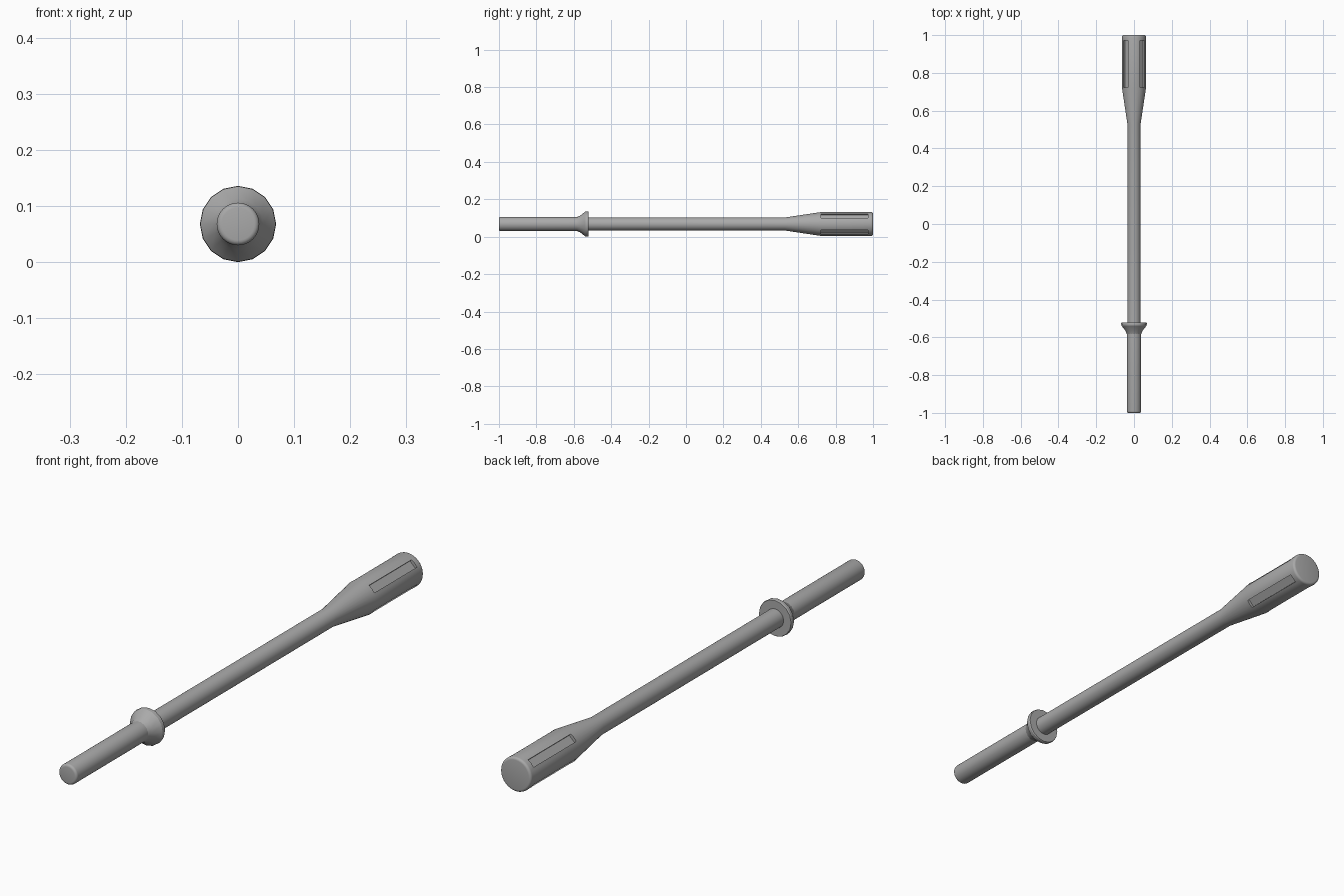
import bpy, bmesh, math
from mathutils import Matrix, Vector

if "Cube" in bpy.data.objects:
    bpy.data.objects.remove(bpy.data.objects["Cube"], do_unlink=True)

AXIS_Z = 0.068
HEAD_R = 0.0635

steel = bpy.data.materials.new("grey_steel")
steel.use_nodes = True
GREY = (0.4, 0.4, 0.4, 1)
steel.diffuse_color = GREY
steel.node_tree.nodes["Principled BSDF"].inputs["Base Color"].default_value = GREY


def finish(bm, name):
    bmesh.ops.recalc_face_normals(bm, faces=bm.faces)
    mesh = bpy.data.meshes.new(name)
    bm.to_mesh(mesh)
    bm.free()
    mesh.materials.append(steel)
    obj = bpy.data.objects.new(name, mesh)
    bpy.context.collection.objects.link(obj)
    return obj


def smooth(obj, degrees=30):
    bpy.ops.object.select_all(action="DESELECT")
    obj.select_set(True)
    bpy.context.view_layer.objects.active = obj
    bpy.ops.object.shade_smooth_by_angle(angle=math.radians(degrees))


def lathe(name, profile, sides):
    """Turn (y, radius) points around the tool's long axis and cap both ends."""
    bm = bmesh.new()
    rings = []
    for y, r in profile:
        angles = [math.tau * i / sides for i in range(sides)]
        rings.append([bm.verts.new((r * math.cos(a), y, AXIS_Z + r * math.sin(a))) for a in angles])
    for a, b in zip(rings, rings[1:]):
        for i in range(sides):
            j = (i + 1) % sides
            bm.faces.new((a[i], a[j], b[j], b[i]))
    bm.faces.new(rings[0])
    bm.faces.new(rings[-1])
    return finish(bm, name)


def rounded_end(y, r, size, direction):
    """Profile points of a rounded rim, from the flat cap outward."""
    steps = [math.pi / 2 * k / 4 for k in range(5)]
    return [(y + direction * size * (1 - math.cos(t)), r - size + size * math.sin(t)) for t in steps]


# Shank that goes into the power tool
shank = lathe("shank", rounded_end(-1, 0.038, 0.009, 1) + [(-0.56, 0.038)], 32)
smooth(shank)

# Flared retaining collar
collar = lathe("collar", [(-0.585, 0.037), (-0.565, 0.045), (-0.538, 0.067),
                          (-0.526, 0.068), (-0.522, 0.066)], 16)
smooth(collar)

# Long shaft widening into the driving head
head_end = rounded_end(1, HEAD_R, 0.009, -1)[::-1]
shaft = lathe("shaft_and_head", [(-0.56, 0.035), (0.53, 0.035), (0.72, HEAD_R)] + head_end, 32)

# Four shallow grooves cut lengthwise into the head
bm = bmesh.new()
for k in range(4):
    turn = Matrix.Rotation(math.radians(45 + 90 * k), 4, "Y")
    place = Matrix.Translation(Vector((0, 0.847, AXIS_Z))) @ turn
    place = place @ Matrix.Translation(Vector((HEAD_R + 0.007, 0, 0)))
    bmesh.ops.create_cube(bm, size=1, matrix=place @ Matrix.Diagonal((0.036, 0.25, 0.031, 1)))
cutter = finish(bm, "groove_cutter")
cutter.hide_render = True
cut = shaft.modifiers.new("grooves", "BOOLEAN")
cut.operation = "DIFFERENCE"
cut.solver = "EXACT"
cut.object = cutter
bpy.context.view_layer.objects.active = shaft
bpy.ops.object.modifier_apply(modifier=cut.name)
bpy.data.objects.remove(cutter, do_unlink=True)
smooth(shaft)
